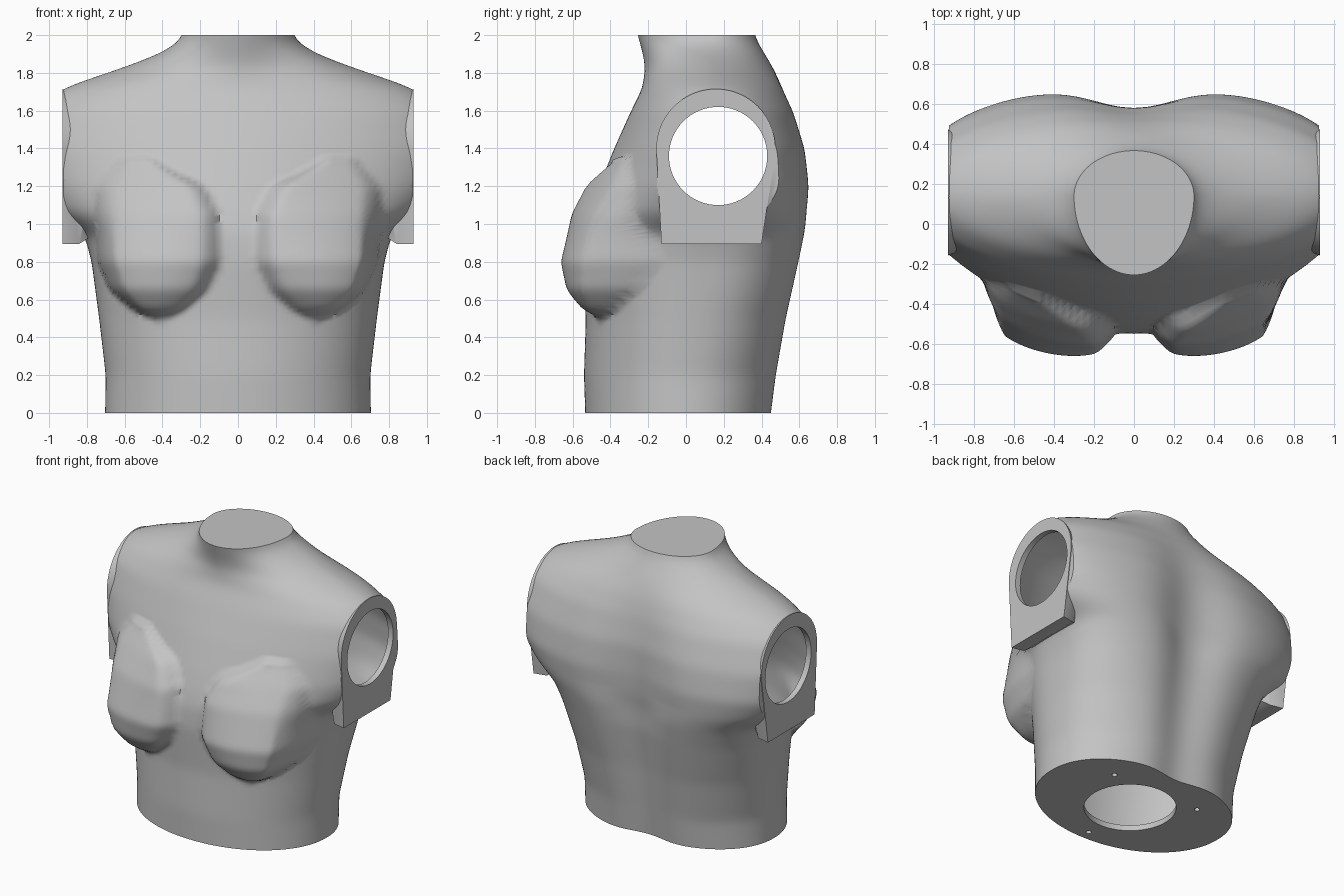
import bpy, bmesh, math
from mathutils import Matrix

cube = bpy.data.objects.get("Cube")
if cube:
    bpy.data.objects.remove(cube, do_unlink=True)

grey = bpy.data.materials.new("plain_grey")
grey.use_nodes = True
GREY = (0.55, 0.55, 0.55, 1)
grey.diffuse_color = GREY
grey.node_tree.nodes["Principled BSDF"].inputs["Base Color"].default_value = GREY

# Torso levels: z, half width, front y, back y, side y, front power, back power, spine groove
LEVELS = [
    (-0.10, 0.705, -0.53, 0.47, 0.00, 2.05, 2.2, 0.06),
    (0.20, 0.70, -0.54, 0.51, 0.00, 2.05, 2.2, 0.06),
    (0.50, 0.735, -0.53, 0.56, 0.03, 2.1, 2.4, 0.07),
    (0.80, 0.775, -0.55, 0.62, 0.08, 2.2, 2.8, 0.08),
    (0.95, 0.815, -0.54, 0.65, 0.12, 2.2, 3.0, 0.10),
    (1.06, 0.99, -0.51, 0.67, 0.14, 2.0, 2.6, 0.10),
    (1.20, 1.09, -0.46, 0.68, 0.15, 1.9, 2.5, 0.10),
    (1.40, 1.15, -0.38, 0.66, 0.16, 1.85, 2.2, 0.08),
    (1.60, 1.08, -0.29, 0.595, 0.16, 1.95, 2.1, 0.05),
    (1.72, 0.93, -0.23, 0.53, 0.15, 1.9, 2.0, 0.02),
    (1.83, 0.60, -0.215, 0.46, 0.14, 1.6, 1.8, 0.0),
    (1.91, 0.39, -0.23, 0.41, 0.14, 1.8, 2.0, 0.0),
    (1.98, 0.295, -0.25, 0.37, 0.14, 2.0, 2.0, 0.0),
    (2.10, 0.285, -0.28, 0.34, 0.14, 2.0, 2.0, 0.0),
]
# Breast levels: z, inner x, outer x, fullness
BREAST = [
    (-0.10, 0.42, 0.42, 0.0),
    (0.49, 0.38, 0.42, 0.0),
    (0.54, 0.28, 0.55, 0.55),
    (0.65, 0.16, 0.68, 0.93),
    (0.80, 0.09, 0.745, 1.03),
    (1.05, 0.10, 0.755, 0.72),
    (1.20, 0.18, 0.75, 0.38),
    (1.34, 0.46, 0.62, 0.0),
    (2.10, 0.55, 0.55, 0.0),
]
STEP = 0.02


def sample(table, passes):
    """Even levels, softened so the sides flow without kinks."""
    rows = []
    for i in range(int(2.2 / STEP) + 1):
        z = table[0][0] + i * STEP
        k = max(j for j in range(len(table) - 1) if table[j][0] <= z + 1e-6)
        a, b = table[k], table[k + 1]
        t = min(1, (z - a[0]) / (b[0] - a[0]))
        rows.append([p + (q - p) * t for p, q in zip(a, b)])
    for _ in range(passes):
        mid = [[(p + 2 * q + r) / 4 for p, q, r in zip(*rows[i - 1:i + 2])]
               for i in range(1, len(rows) - 1)]
        rows = [rows[0]] + mid + [rows[-1]]
    return rows


def breast_rise(x, y, level):
    """How far the breast stands in front of the chest at this point."""
    _, inner, outer, fullness = level
    s = (abs(x) - inner) / max(outer - inner, 1e-6)
    if fullness < 0.01 or not 0 < s < 1:
        return 0
    base = -0.25 - 0.477 * (0.75 - abs(x))
    dome = 0.41 * fullness * s ** 0.6 * (1 - s) ** 0.2
    gap = y - base + dome
    return (gap + math.hypot(gap, 0.02)) / 2 * min(1, 8 * s * (1 - s)) ** 0.5


def make_object(name, bm):
    bmesh.ops.recalc_face_normals(bm, faces=bm.faces)
    mesh = bpy.data.meshes.new(name)
    bm.to_mesh(mesh)
    bm.free()
    mesh.materials.append(grey)
    obj = bpy.data.objects.new(name, mesh)
    bpy.context.collection.objects.link(obj)
    return obj


def loft(name, rows, breasts=None, sides=192):
    bm = bmesh.new()
    rings = []
    for k, (z, w, front, back, side, nf, nb, groove) in enumerate(rows):
        ring = []
        for i in range(sides):
            a = math.tau * i / sides
            c, s = math.cos(a), math.sin(a)
            n = nb if s > 0 else nf
            x = w * math.copysign(abs(c) ** (2 / n), c)
            y = side + ((back if s > 0 else front) - side) * abs(s) ** (2 / n)
            y -= groove * max(s, 0) * math.exp(-(x / (0.28 * min(w, 1))) ** 2)
            if breasts and s < 0:
                y -= breast_rise(x, y, breasts[k])
            ring.append(bm.verts.new((x, y, z)))
        rings.append(ring)
    for lo, hi in zip(rings, rings[1:]):
        for i in range(sides):
            j = (i + 1) % sides
            bm.faces.new((lo[i], lo[j], hi[j], hi[i]))
    bm.faces.new(rings[0])
    bm.faces.new(rings[-1])
    return make_object(name, bm)


def box(name, size, centre):
    bm = bmesh.new()
    bmesh.ops.create_cube(bm, size=1, matrix=Matrix.Translation(centre) @ Matrix.Diagonal((*size, 1)))
    return make_object(name, bm)


def cylinder(name, radius, depth, centre, along_x=False):
    turn = Matrix.Rotation(math.pi / 2, 4, 'Y') if along_x else Matrix()
    bm = bmesh.new()
    bmesh.ops.create_cone(bm, cap_ends=True, segments=64, radius1=radius, radius2=radius,
                          depth=depth, matrix=Matrix.Translation(centre) @ turn)
    return make_object(name, bm)


def cut(target, cutter, operation='DIFFERENCE', keep=False):
    mod = target.modifiers.new("cut", 'BOOLEAN')
    mod.operation, mod.solver, mod.object = operation, 'EXACT', cutter
    graph = bpy.context.evaluated_depsgraph_get()
    mesh = bpy.data.meshes.new_from_object(target.evaluated_get(graph))
    target.modifiers.clear()
    target.data = mesh
    if not keep:
        bpy.data.objects.remove(cutter, do_unlink=True)


def smooth(obj, degrees):
    bpy.ops.object.select_all(action='DESELECT')
    obj.select_set(True)
    bpy.context.view_layer.objects.active = obj
    bpy.ops.object.shade_smooth_by_angle(angle=math.radians(degrees))


# Torso with breasts, trimmed flat at neck, waist and arms
rows = sample(LEVELS, 5)
torso = loft("torso", rows, sample(BREAST, 2))
cut(torso, box("trim", (1.85, 3, 2), (0, 0, 1)), 'INTERSECT')

# Thin-walled hollow inside
WALL = 0.04
inner = [(z, w - WALL, f + WALL, b - WALL, s, nf, nb, g)
         for z, w, f, b, s, nf, nb, g in rows if 0.02 < z < 1.95]
cavity = loft("cavity", inner, sides=96)
cut(cavity, box("cavity_trim", (1.78, 3, 3), (0, 0, 1)), 'INTERSECT')

# Arm mounts: round top running down into a square block, tapering into the armpit
mounts = []
for side, label in ((1, "left"), (-1, "right")):
    bm = bmesh.new()
    for x, radius in ((0.74, 0.25), (0.905, 0.3), (0.93, 0.315)):
        for i in range(96):
            a = math.tau * i / 96
            bm.verts.new((side * x, 0.158 + radius * math.cos(a), 1.4 + radius * math.sin(a)))
    for x, y0, y1, z in ((0.74, 0, 0.3, 0.96), (0.84, -0.11, 0.38, 0.895), (0.93, -0.13, 0.4, 0.895)):
        for y in (y0, y1):
            bm.verts.new((side * x, y, z))
    bmesh.ops.convex_hull(bm, input=bm.verts)
    loose = [v for v in bm.verts if not v.link_faces]
    bmesh.ops.delete(bm, geom=loose, context='VERTS')
    mounts.append(make_object(label + "_arm_mount", bm))

# Hollow and arm openings
opening = cylinder("arm_opening", 0.26, 2.4, (0, 0.17, 1.36), along_x=True)
for obj in (torso, *mounts):
    cut(obj, cavity, keep=True)
    cut(obj, opening, keep=True)
for cutter in (cavity, opening):
    bpy.data.objects.remove(cutter, do_unlink=True)

# Round opening and three screw holes in the base
cut(torso, cylinder("base_hole", 0.3, 0.2, (0, -0.04, 0)))
for x, y in ((0.35, 0.22), (-0.35, 0.22), (0, -0.46)):
    cut(torso, cylinder("screw_hole", 0.018, 0.2, (x, y, 0)))
smooth(torso, 50)
for obj in mounts:
    smooth(obj, 35)
